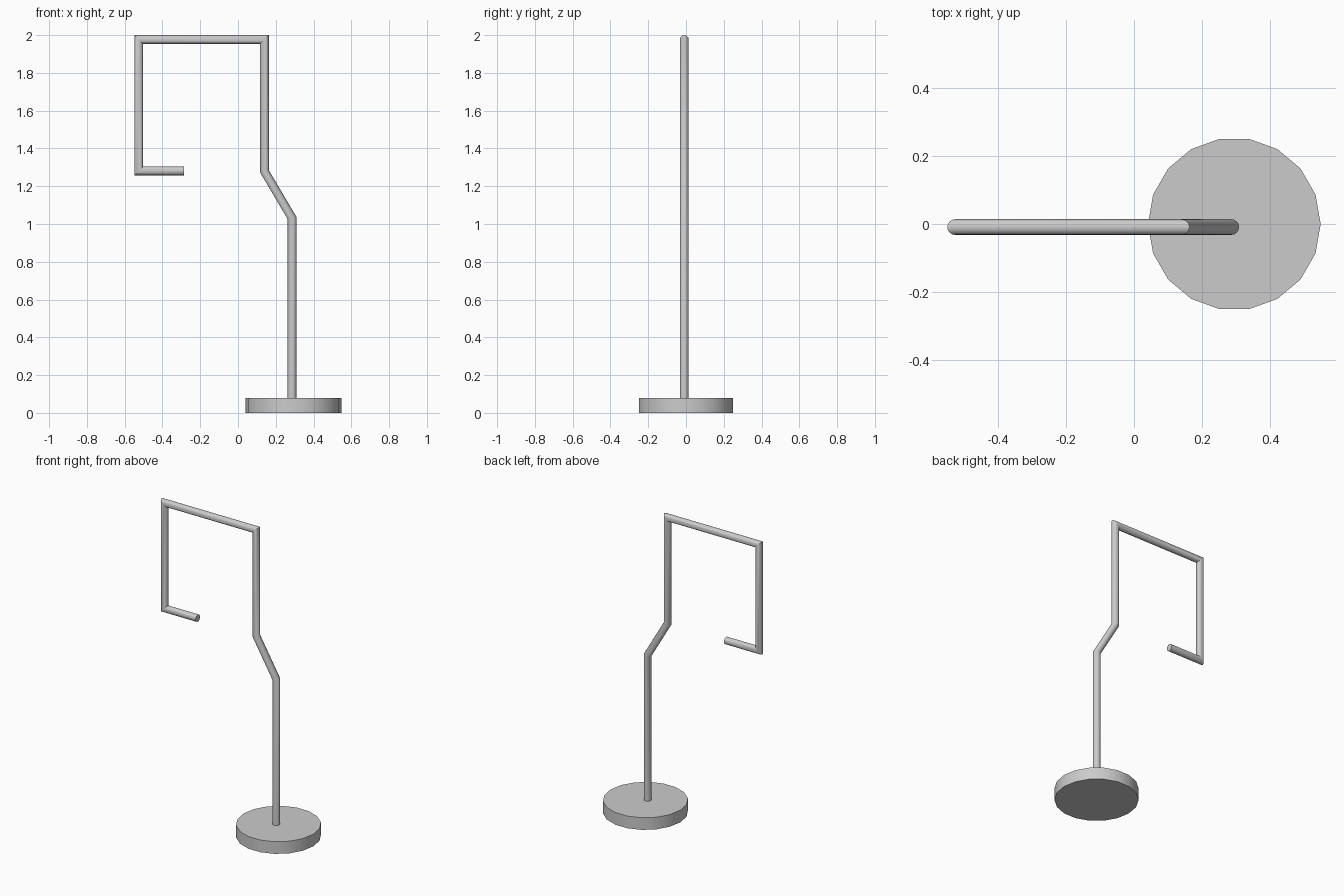
import bpy
import bmesh
from math import cos, sin, pi, radians
from mathutils import Vector

if "Cube" in bpy.data.objects:
    bpy.data.objects.remove(bpy.data.objects["Cube"], do_unlink=True)

grey = bpy.data.materials.new("light_grey")
grey.use_nodes = True
colour = (0.6, 0.6, 0.6, 1)
grey.diffuse_color = colour
grey.node_tree.nodes["Principled BSDF"].inputs["Base Color"].default_value = colour


def finish(obj):
    obj.data.materials.append(grey)
    bpy.ops.object.select_all(action="DESELECT")
    obj.select_set(True)
    bpy.context.view_layer.objects.active = obj
    bpy.ops.object.shade_smooth_by_angle(angle=radians(30))


def mitred_pipe(name, points, radius, y, sides=16):
    """Round pipe along a path in the xz plane, with sharp mitred corners."""
    path = [Vector((x, 0, z)) for x, z in points]
    dirs = [(b - a).normalized() for a, b in zip(path, path[1:])]
    across = Vector((0, 1, 0))
    bm = bmesh.new()
    rings = []
    for i, p in enumerate(path):
        before, after = dirs[max(i - 1, 0)], dirs[min(i, len(dirs) - 1)]
        n1, n2 = across.cross(before), across.cross(after)
        mitre = (n1 + n2) / (1 + n1.dot(n2))
        rings.append([bm.verts.new(p + radius * (cos(a) * mitre + sin(a) * across))
                      for a in (2 * pi * k / sides for k in range(sides))])
    for low, high in zip(rings, rings[1:]):
        for k in range(sides):
            j = (k + 1) % sides
            bm.faces.new((low[k], low[j], high[j], high[k]))
    bm.faces.new(rings[0])
    bm.faces.new(rings[-1])
    bmesh.ops.recalc_face_normals(bm, faces=bm.faces)
    mesh = bpy.data.meshes.new(name)
    bm.to_mesh(mesh)
    bm.free()
    obj = bpy.data.objects.new(name, mesh)
    obj.location.y = y
    bpy.context.collection.objects.link(obj)
    finish(obj)


# Round base with a vertex on the x axis
bpy.ops.mesh.primitive_cylinder_add(vertices=18, radius=0.254, depth=0.08,
                                    location=(0.295, 0, 0.04),
                                    rotation=(0, 0, pi / 2))
base = bpy.context.object
base.name = "round_base"
finish(base)

# Bent stand pipe: post, slanted offset, upper post, top arm, drop and hook
mitred_pipe("bent_pipe",
            [(0.286, 0.02), (0.286, 1.032), (0.14, 1.279), (0.14, 1.977),
             (-0.526, 1.977), (-0.526, 1.281), (-0.286, 1.281)],
            radius=0.023, y=-0.009)
